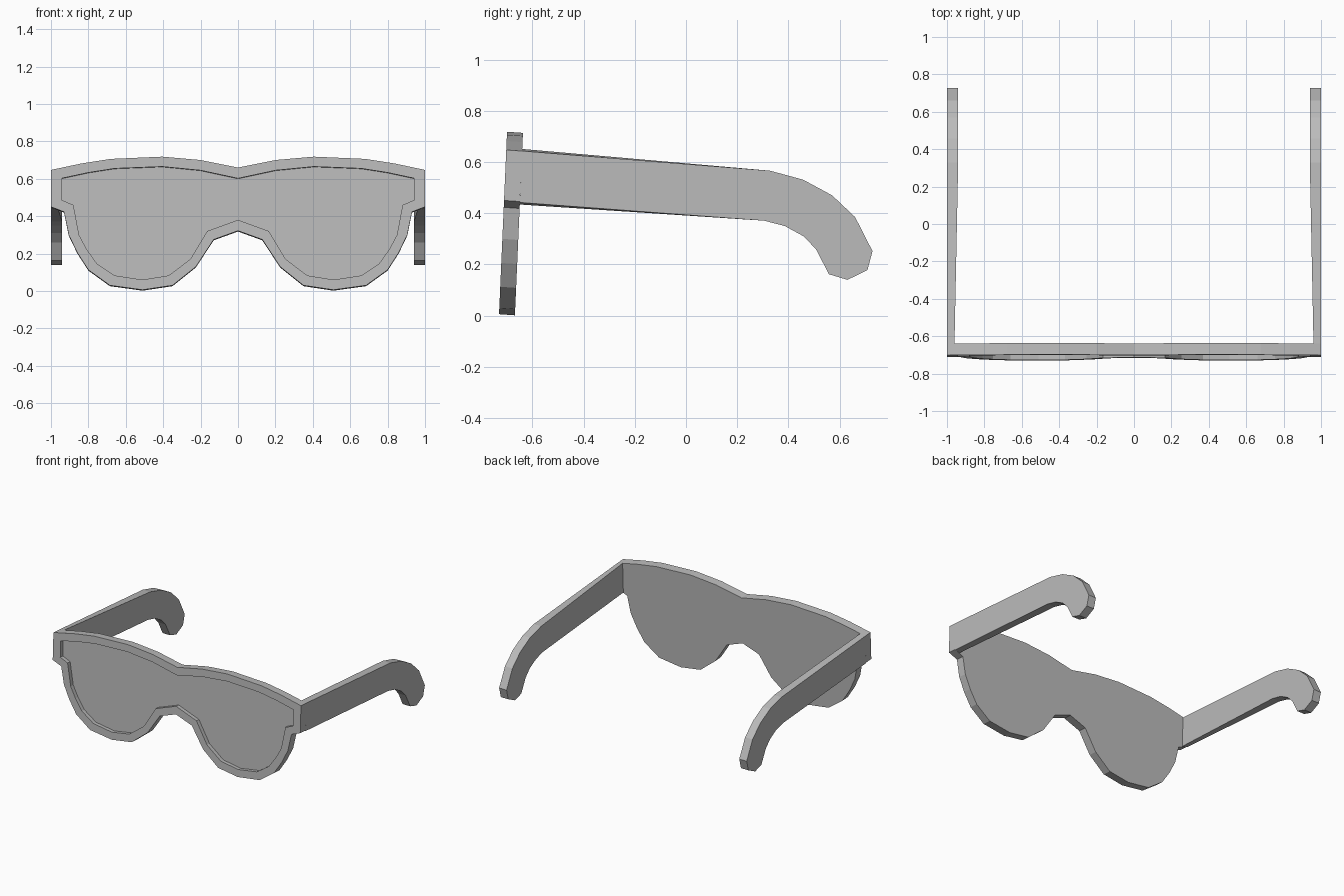
import bpy, bmesh

if "Cube" in bpy.data.objects:
    bpy.data.objects.remove(bpy.data.objects["Cube"])

grey = bpy.data.materials.new("matte grey")
grey.diffuse_color = (0.5, 0.5, 0.5, 1)
grey.use_nodes = True
grey.node_tree.nodes["Principled BSDF"].inputs["Base Color"].default_value = grey.diffuse_color

# Half outlines (x, z), from top centre round to the nose bridge
OUTER = [(0, .66), (.2, .70), (.405, .718), (.68, .706), (.835, .682), (1, .647),
         (1, .45), (.93, .423), (.905, .30), (.86, .206), (.80, .113), (.685, .03),
         (.51, .006), (.35, .03), (.225, .13), (.13, .275), (0, .322)]
INNER = [(0, .602), (.2, .645), (.405, .665), (.66, .655), (.80, .633), (.94, .603),
         (.94, .485), (.88, .46), (.85, .30), (.81, .225), (.755, .147), (.66, .083),
         (.51, .06), (.37, .083), (.255, .17), (.165, .32), (0, .38)]
THICK, RECESS = .062, .03


def mirrored(half):
    return half + [(-x, z) for x, z in half[-2:0:-1]]


def loop(bm, pts, depth):
    """Outline on the leaning front plane, pushed back by depth."""
    return [bm.verts.new((x, -.73 + .044 * z + depth, z - .07 * depth)) for x, z in pts]


def bridge(bm, a, b):
    n = len(a)
    for i in range(n):
        j = (i + 1) % n
        bm.faces.new((a[i], a[j], b[j], b[i]))


def finish(bm, name):
    bmesh.ops.recalc_face_normals(bm, faces=bm.faces)
    mesh = bpy.data.meshes.new(name)
    bm.to_mesh(mesh)
    bm.free()
    mesh.materials.append(grey)
    ob = bpy.data.objects.new(name, mesh)
    bpy.context.collection.objects.link(ob)


# Front frame with recessed one-piece lens and flat back
bm = bmesh.new()
outer, inner = mirrored(OUTER), mirrored(INNER)
back = loop(bm, outer, THICK)
front = loop(bm, outer, 0)
rim = loop(bm, inner, 0)
lens = loop(bm, inner, RECESS)
bridge(bm, back, front)
bridge(bm, front, rim)
bridge(bm, rim, lens)
bm.faces.new(lens)
bm.faces.new(back)
finish(bm, "frame_and_lens")

# Temple arms: side profile (y, z) with hooked ear end, thicker to the rear
ARM = [(-.640, .643), (.328, .566), (.457, .531), (.57, .47), (.66, .385),
       (.728, .252), (.708, .178), (.63, .14), (.558, .162), (.507, .26),
       (.459, .31), (.386, .35), (.305, .371), (-.648, .442)]
for side, name in ((1, "right_arm"), (-1, "left_arm")):
    bm = bmesh.new()
    out = [bm.verts.new((side, y, z)) for y, z in ARM]
    ins = []
    for y, z in ARM:
        t = min(1, (y + .65) / .98)          # 0 at hinge, 1 at the bend
        flare = (1 - t) * (.008 if z > .5 else -.008) if y < 0 else 0
        ins.append(bm.verts.new((side * (.96 - .02 * t), y, z + flare)))
    bridge(bm, out, ins)
    bm.faces.new(out)
    bm.faces.new(ins)
    finish(bm, name)
